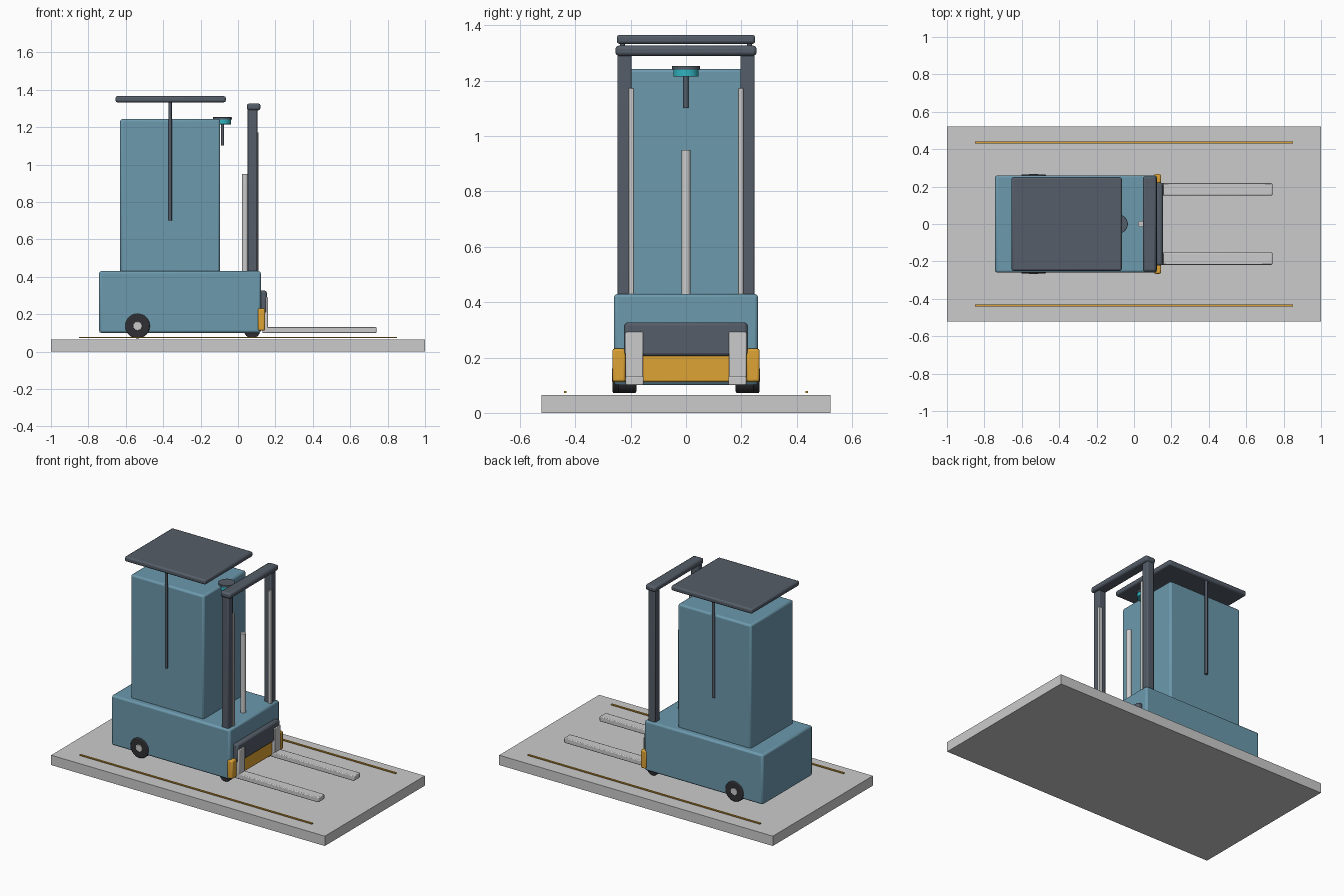
import bpy, math

if "Cube" in bpy.data.objects:
    bpy.data.objects.remove(bpy.data.objects["Cube"])


def material(name, rgb):
    m = bpy.data.materials.new(name)
    m.diffuse_color = (*rgb, 1)
    m.use_nodes = True
    m.node_tree.nodes["Principled BSDF"].inputs["Base Color"].default_value = m.diffuse_color
    return m


BLUE = material("blue_paint", (0.15, 0.32, 0.42))
DARK = material("dark_steel", (0.09, 0.11, 0.14))
YELLOW = material("yellow_paint", (0.73, 0.37, 0.035))
RUBBER = material("rubber", (0.03, 0.03, 0.035))
CYAN = material("cyan_glow", (0.03, 0.46, 0.53))


def finish(obj, name, mat, bevel, segments=2):
    obj.name = name
    if mat:
        obj.data.materials.append(mat)
    if bevel:
        b = obj.modifiers.new("bevel", 'BEVEL')
        b.width, b.segments = bevel, segments
        b.limit_method = 'ANGLE'
        b.angle_limit = math.radians(40)
    bpy.ops.object.shade_smooth_by_angle(angle=math.radians(35))
    return obj


def box(name, x, y, z, mat=None, bevel=0.0):
    """Box from (min, max) ranges on each axis."""
    bpy.ops.mesh.primitive_cube_add(size=1, location=[(a + b) / 2 for a, b in (x, y, z)])
    obj = bpy.context.object
    obj.scale = [b - a for a, b in (x, y, z)]
    bpy.ops.object.transform_apply(location=False, rotation=False, scale=True)
    return finish(obj, name, mat, bevel)


def cyl(name, centre, r, depth, mat=None, axis='Z', bevel=0.0, sides=32):
    rot = (math.pi / 2, 0, 0) if axis == 'Y' else (0, 0, 0)
    bpy.ops.mesh.primitive_cylinder_add(vertices=sides, radius=r, depth=depth,
                                        location=centre, rotation=rot)
    return finish(bpy.context.object, name, mat, bevel)


def span(s, inner, outer):
    """Range on the y axis for the side s (-1 or 1)."""
    return tuple(sorted((s * inner, s * outer)))


# Floor slab
box("floor_slab", (-1, 1), (-0.522, 0.522), (0, 0.065))

# Chassis and tower
box("chassis", (-0.743, 0.122), (-0.26, 0.26), (0.10, 0.43), BLUE, 0.012)
box("tower_body", (-0.63, -0.095), (-0.222, 0.222), (0.42, 1.243), BLUE, 0.012)

# Roof
box("roof_panel", (-0.655, -0.065), (-0.25, 0.25), (1.333, 1.366), DARK, 0.01)

# Sensor head on its stalk
cyl("sensor_stalk", (-0.083, 0, 1.16), 0.009, 0.115, DARK, sides=16)
cyl("sensor_ring", (-0.083, 0, 1.229), 0.046, 0.028, CYAN, bevel=0.002)
cyl("sensor_cap", (-0.083, 0, 1.247), 0.05, 0.014, DARK, bevel=0.002)

# Mast crossbeam and lift piston
box("mast_crossbeam", (0.047, 0.12), (-0.255, 0.255), (1.29, 1.327), DARK, 0.012)
cyl("lift_piston", (0.038, 0, 0.68), 0.017, 0.54)

# Fork carriage and bumper
box("fork_carriage", (0.115, 0.154), (-0.222, 0.222), (0.205, 0.327), DARK, 0.012)
box("bumper_bar", (0.107, 0.14), (-0.24, 0.24), (0.112, 0.22), YELLOW, 0.006)

# Paired parts
for s, side in ((-1, "right"), (1, "left")):
    box(f"floor_line_{side}", (-0.85, 0.85), span(s, 0.431, 0.441), (0.072, 0.079), YELLOW)
    cyl(f"roof_post_{side}", (-0.363, s * 0.23, 1.02), 0.009, 0.64, DARK, sides=16)
    box(f"mast_post_{side}", (0.052, 0.103), span(s, 0.197, 0.248), (0.40, 1.30), DARK, 0.006)
    box(f"mast_rail_{side}", (0.085, 0.109), span(s, 0.188, 0.207), (0.40, 1.173), None, 0.002)
    box(f"bumper_end_{side}", (0.107, 0.145), span(s, 0.218, 0.266), (0.112, 0.232), YELLOW, 0.008)
    box(f"fork_shank_{side}", (0.13, 0.16), span(s, 0.155, 0.218), (0.10, 0.292), None, 0.004)
    box(f"fork_blade_{side}", (0.13, 0.74), span(s, 0.153, 0.218), (0.10, 0.133), None, 0.005)
    cyl(f"rear_wheel_{side}", (-0.537, s * 0.223, 0.137), 0.066, 0.085, RUBBER, 'Y', 0.006, 40)
    cyl(f"rear_hub_{side}", (-0.537, s * 0.255, 0.137), 0.024, 0.026, None, 'Y', 0.002)
    cyl(f"front_wheel_{side}", (0.075, s * 0.212, 0.116), 0.044, 0.065, RUBBER, 'Y', 0.005)
